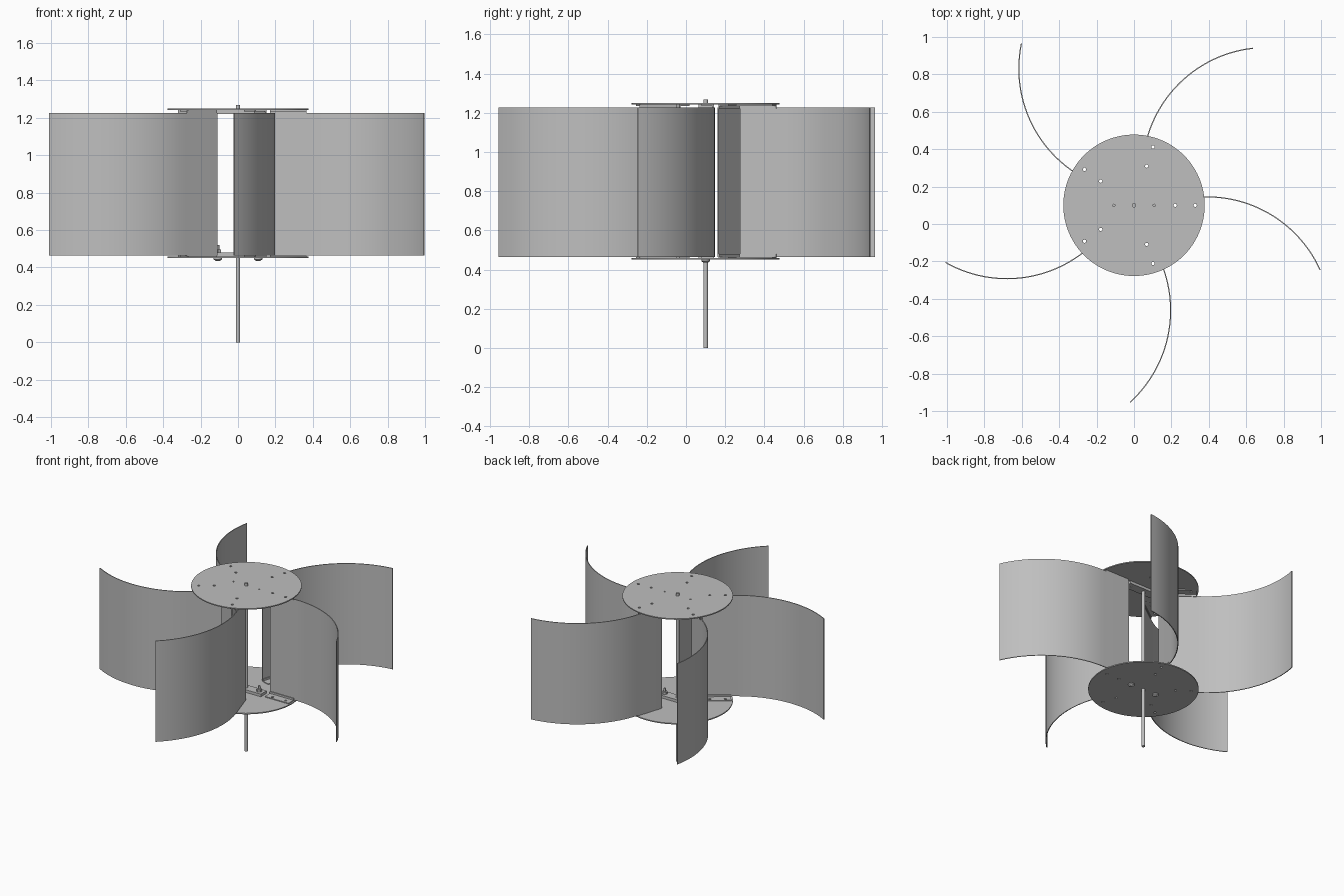
import bpy, bmesh, math
from mathutils import Matrix, Vector

cube = bpy.data.objects.get("Cube")
if cube:
    bpy.data.objects.remove(cube, do_unlink=True)

GREY = (0.52, 0.52, 0.52, 1)
steel = bpy.data.materials.new("steel grey")
steel.use_nodes = True
steel.diffuse_color = GREY
steel.node_tree.nodes["Principled BSDF"].inputs["Base Color"].default_value = GREY

AXIS = Vector((0, 0.1, 0))      # rotor axis sits off centre in y
BLADES = 5
LOW, HIGH = 0.465, 1.227        # blade bottom and top
DISC_LOW, DISC_HIGH = 0.451, 1.241
PLATE = 0.008                   # sheet thickness of the discs


def finish(bm, name, angle=0.0, smooth=True):
    """Turn a bmesh into an object turned about the rotor axis."""
    bmesh.ops.recalc_face_normals(bm, faces=bm.faces)
    mesh = bpy.data.meshes.new(name)
    bm.to_mesh(mesh)
    bm.free()
    mesh.materials.append(steel)
    obj = bpy.data.objects.new(name, mesh)
    bpy.context.collection.objects.link(obj)
    obj.location = AXIS
    obj.rotation_euler.z = angle
    if smooth:
        bpy.ops.object.select_all(action='DESELECT')
        obj.select_set(True)
        bpy.context.view_layer.objects.active = obj
        bpy.ops.object.shade_smooth_by_angle(angle=math.radians(30))
    return obj


def circle(x, y, r, n):
    return [(x + r * math.cos(math.tau * i / n), y + r * math.sin(math.tau * i / n))
            for i in range(n)]


def rect(x0, x1, y0, y1):
    return [(x0, y0), (x1, y0), (x1, y1), (x0, y1)]


def plate(name, loops, z, thick, angle=0.0):
    """Flat sheet from an outline followed by hole outlines."""
    bm = bmesh.new()
    edges = []
    for loop in loops:
        vs = [bm.verts.new((x, y, z)) for x, y in loop]
        edges += [bm.edges.new((vs[i - 1], vs[i])) for i in range(len(vs))]
    bmesh.ops.triangle_fill(bm, use_beauty=True, edges=edges, normal=(0, 0, 1))
    out = bmesh.ops.extrude_face_region(bm, geom=bm.faces[:], use_keep_orig=True)
    top = [g for g in out["geom"] if isinstance(g, bmesh.types.BMVert)]
    bmesh.ops.translate(bm, verts=top, vec=(0, 0, thick))
    return finish(bm, name, angle)


def add_rod(bm, x, r, z0, z1, n, r2=None):
    bmesh.ops.create_cone(bm, cap_ends=True, segments=n, radius1=r,
                          radius2=r if r2 is None else r2, depth=z1 - z0,
                          matrix=Matrix.Translation((x, 0, (z0 + z1) / 2)))


# Discs with mounting holes
holes = []
for k in range(BLADES):
    a = math.tau * k / BLADES
    for r in (0.22, 0.327):
        holes.append(circle(r * math.cos(a), r * math.sin(a), 0.009, 12))
bolt_holes = [circle(x, 0, 0.006, 12) for x in (-0.108, 0.108)]
outline = circle(0, 0, 0.378, 96)
plate("lower_disc", [outline] + holes, DISC_LOW, PLATE)
plate("upper_disc", [outline] + holes + bolt_holes, DISC_HIGH, PLATE)

# Hub bars against the inner disc faces
bar = rect(-0.145, 0.145, -0.035, 0.035)
plate("lower_hub_bar", [bar], DISC_LOW + PLATE, 0.02)
plate("upper_hub_bar", [bar] + bolt_holes, DISC_HIGH - 0.02, 0.02)

# Central shaft
bm = bmesh.new()
add_rod(bm, 0, 0.012, 0, 1.268, 24)
finish(bm, "shaft")

# Bolts: domed head below, hex nut and thread above
for side, x in (("right", -0.108), ("left", 0.108)):
    bm = bmesh.new()
    add_rod(bm, x, 0.012, 0.436, 0.443, 20, 0.022)
    bm.verts.ensure_lookup_table()
    add_rod(bm, x, 0.022, 0.443, 0.451, 20)
    add_rod(bm, x, 0.020, 0.479, 0.497, 6)
    add_rod(bm, x, 0.008, 0.445, 0.52, 16)
    finish(bm, side + "_hub_bolt")

# Blade profile: straight root, then an arc bending away
ROOT, BEND, OFFSET, RADIUS, STEPS = 0.17, 0.39, 0.045, 0.664, 24
SWEEP = math.asin((0.995 - BEND) / RADIUS)
path = [(ROOT, OFFSET, 0.0)]
for i in range(STEPS + 1):
    t = SWEEP * i / STEPS
    path.append((BEND + RADIUS * math.sin(t), OFFSET - RADIUS * (1 - math.cos(t)), t))


def offset_path(d):
    return [(x + d * math.sin(t), y + d * math.cos(t)) for x, y, t in path]


def blade(name, angle):
    bm = bmesh.new()
    outer, inner = offset_path(0.003), offset_path(-0.003)
    rings = [[bm.verts.new((*p, z)) for p, z in
              ((a, LOW), (a, HIGH), (b, HIGH), (b, LOW))]
             for a, b in zip(outer, inner)]
    for r0, r1 in zip(rings, rings[1:]):
        for j in range(4):
            bm.faces.new((r0[j - 1], r0[j], r1[j], r1[j - 1]))
    bm.faces.new(rings[0])
    bm.faces.new(rings[-1])
    finish(bm, name, angle)


# Blades with an angle bracket at each end
flange = [rect(ROOT, 0.367, -0.022, 0.042)] + [circle(r, 0, 0.009, 12) for r in (0.22, 0.327)]
leg = [rect(ROOT, 0.367, 0.036, 0.042)]
for k in range(BLADES):
    a = math.tau * k / BLADES
    n = str(k + 1)
    blade("blade_" + n, a)
    plate("lower_bracket_" + n, flange, DISC_LOW + PLATE, 0.006, a)
    plate("lower_bracket_leg_" + n, leg, DISC_LOW + PLATE, 0.02, a)
    plate("upper_bracket_" + n, flange, DISC_HIGH - 0.006, 0.006, a)
    plate("upper_bracket_leg_" + n, leg, DISC_HIGH - 0.02, 0.02, a)
